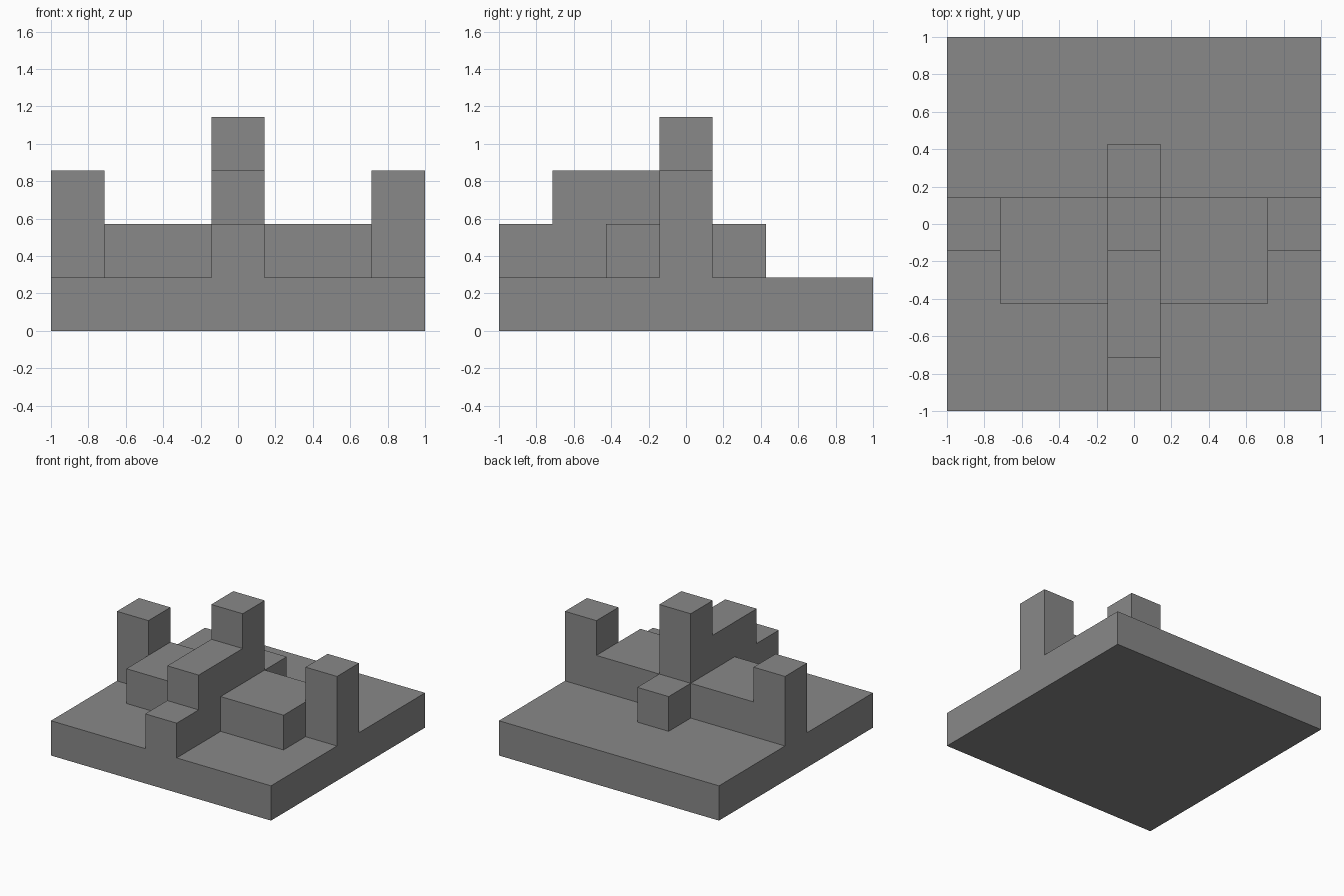
import bpy
import bmesh

cube = bpy.data.objects.get("Cube")
if cube:
    bpy.data.objects.remove(cube, do_unlink=True)

U = 2 / 7  # one grid cell; the base is seven cells wide

grey = bpy.data.materials.new("mid grey")
grey.use_nodes = True
colour = (0.25, 0.25, 0.25, 1)
grey.diffuse_color = colour
grey.node_tree.nodes["Principled BSDF"].inputs["Base Color"].default_value = colour


def extrude_profile(name, points, x0, x1):
    """Extrude a (y, z) outline, given in cells, from x0 to x1."""
    bm = bmesh.new()
    face = bm.faces.new([bm.verts.new((x0 * U, y * U, z * U)) for y, z in points])
    result = bmesh.ops.extrude_face_region(bm, geom=[face])
    moved = [v for v in result["geom"] if isinstance(v, bmesh.types.BMVert)]
    bmesh.ops.translate(bm, verts=moved, vec=((x1 - x0) * U, 0, 0))
    bmesh.ops.recalc_face_normals(bm, faces=bm.faces)
    mesh = bpy.data.meshes.new(name)
    bm.to_mesh(mesh)
    bm.free()
    mesh.materials.append(grey)
    obj = bpy.data.objects.new(name, mesh)
    bpy.context.collection.objects.link(obj)
    return obj


def block(name, x, y, z):
    outline = [(y[0], z[0]), (y[1], z[0]), (y[1], z[1]), (y[0], z[1])]
    return extrude_profile(name, outline, *x)


# Square base slab
block("base", (-3.5, 3.5), (-3.5, 3.5), (0, 1))

# Stepped central spine: front step, raised deck, tall tower, rear step
spine = [(-3.5, 1), (1.5, 1), (1.5, 2), (0.5, 2), (0.5, 4),
         (-0.5, 4), (-0.5, 3), (-2.5, 3), (-2.5, 2), (-3.5, 2)]
extrude_profile("central_spine", spine, -0.5, 0.5)

# Low wings and outer towers on both sides
for side, s in (("left", 1), ("right", -1)):
    block(side + "_wing", sorted((0.5 * s, 2.5 * s)), (-1.5, 0.5), (1, 2))
    block(side + "_tower", sorted((2.5 * s, 3.5 * s)), (-0.5, 0.5), (1, 3))
